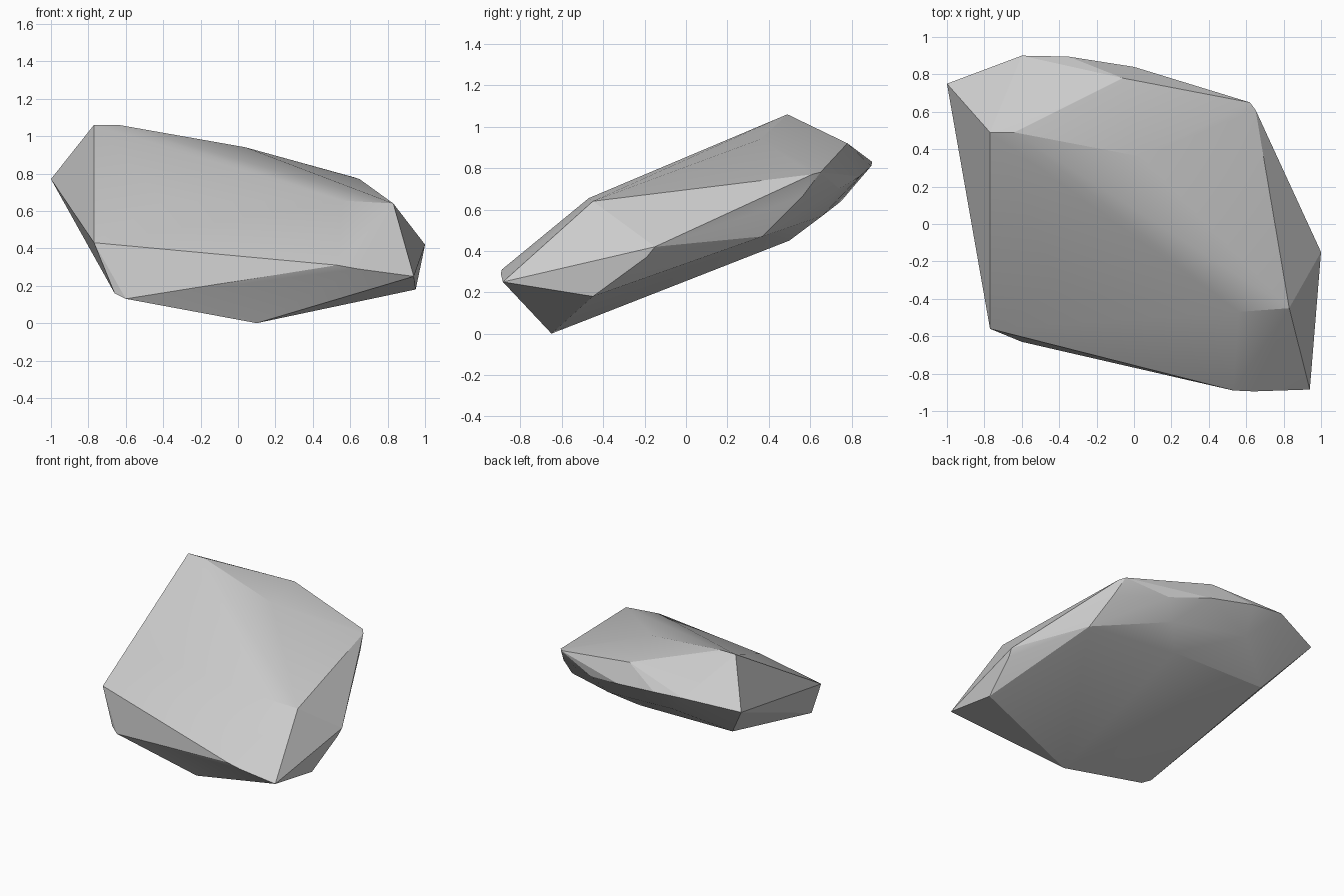
import bpy, bmesh, math

if "Cube" in bpy.data.objects:
    bpy.data.objects.remove(bpy.data.objects["Cube"])

# Corner points of the faceted boulder, grouped by region
top = [(-.77, .49, 1.06), (-.64, .49, 1.06), (.04, .36, .94), (-.06, .78, .92),
       (.62, .65, .78), (.65, .61, .77), (.83, -.45, .64), (.56, -.47, .655),
       (-.40, -.34, .65)]
left = [(-1, .75, .77), (-.77, -.56, .43), (-.75, .50, .46)]
front = [(-.60, -.63, .13), (-.66, -.60, .16), (.53, -.89, .31),
         (.64, -.895, .29), (.94, -.885, .25)]
right = [(1, -.15, .42), (.99, -.19, .37), (.95, -.45, .18), (.66, .56, .66)]
bottom = [(.10, -.65, 0), (.72, .37, .47), (.05, .50, .45)]
back = [(-.60, .90, .83), (-.35, .895, .81), (0, .84, .76), (.30, .74, .70),
        (-.40, .75, .64), (.20, .66, .57)]

# Wrap the points in a convex skin
bm = bmesh.new()
for p in top + left + front + right + bottom + back:
    bm.verts.new(p)
hull = bmesh.ops.convex_hull(bm, input=bm.verts)
bmesh.ops.delete(bm, geom=[v for v in bm.verts if not v.link_faces], context='VERTS')
bmesh.ops.recalc_face_normals(bm, faces=bm.faces)

mesh = bpy.data.meshes.new("boulder")
bm.to_mesh(mesh)
bm.free()
rock = bpy.data.objects.new("boulder", mesh)
bpy.context.collection.objects.link(rock)

# Soften only the shallow edges
bpy.context.view_layer.objects.active = rock
rock.select_set(True)
bpy.ops.object.shade_smooth_by_angle(angle=math.radians(15))
